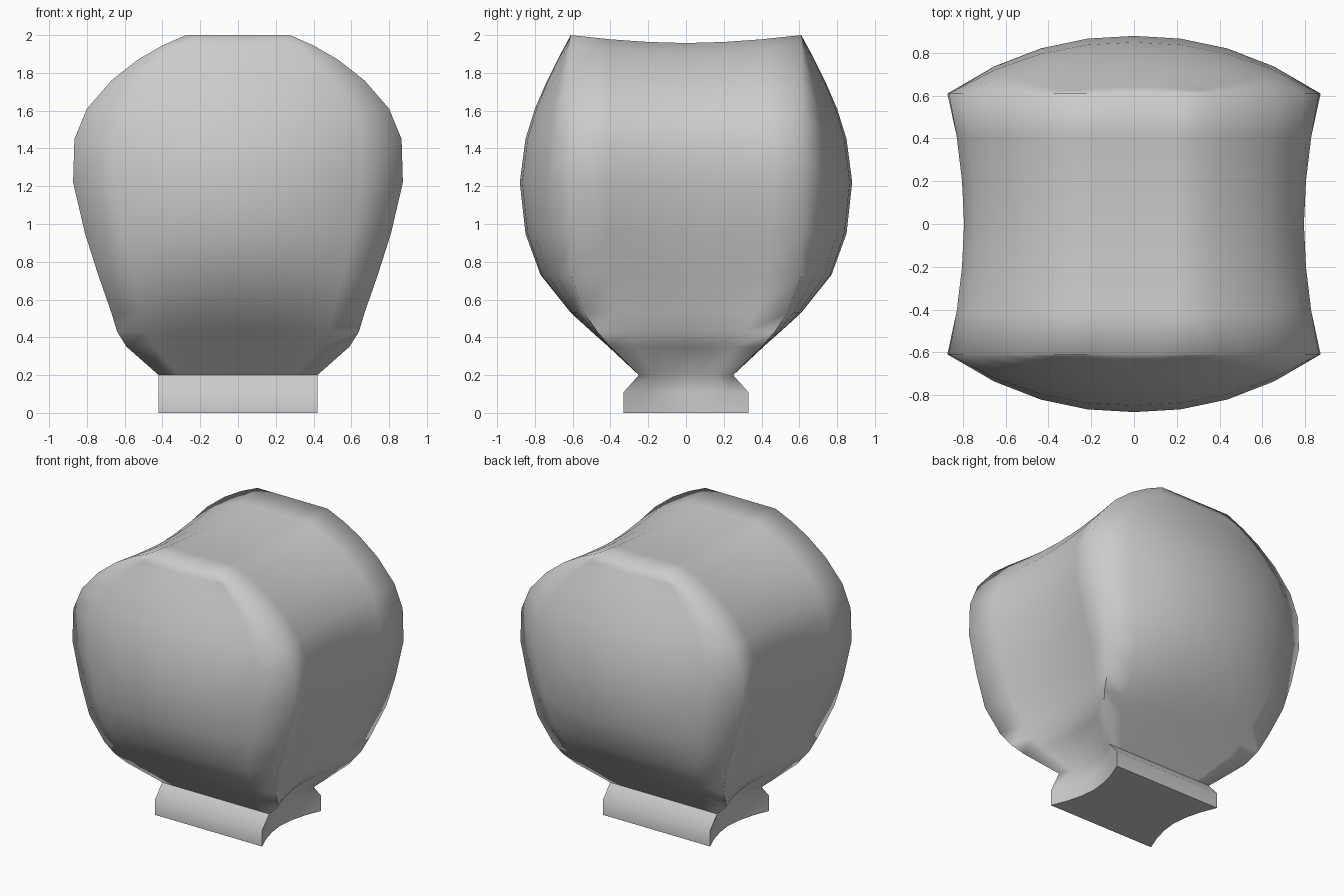
import bpy, bmesh

if "Cube" in bpy.data.objects:
    bpy.data.objects.remove(bpy.data.objects["Cube"])

# height, half width at the seam, seam depth, depth at the middle of the front
LEVELS = [
    (0.00, .42, .33, .33), (0.11, .42, .33, .33), (0.20, .42, .25, .25),
    (0.35, .59, .40, .41), (0.43, .64, .47, .50), (0.53, .67, .54, .61),
    (0.73, .74, .61, .77), (0.95, .81, .61, .85), (1.22, .873, .61, .88),
    (1.45, .866, .61, .85), (1.61, .80, .61, .80), (1.76, .67, .61, .735),
    (1.87, .53, .61, .68), (1.945, .40, .61, .64), (2.00, .275, .61, .61),
]
NU, NT = 8, 6  # columns across the front panel and across the side band


def front_point(level, u, side):
    """Bulging front or back panel, u from -1 to 1."""
    z, w, c, f = level
    return (w * u, side * (c + (f - c) * (1 - abs(u) ** 2.2)), z)


def band_point(level, t, side):
    """Hollowed side band, t from -1 (front seam) to 1 (back seam)."""
    z, w, c, f = level
    k = max(0, (z - 1.3) / 0.7)
    hollow = 1 - abs(t) ** 1.8
    return (side * (w - (0.085 - 0.065 * k) * hollow), c * t,
            z - 0.042 * k * hollow)


def add_patch(bm, rows):
    """Quad grid from rows of points."""
    vs = [[bm.verts.new(p) for p in row] for row in rows]
    for a, b in zip(vs, vs[1:]):
        for i in range(len(a) - 1):
            bm.faces.new((a[i], a[i + 1], b[i + 1], b[i]))


us = [-1 + 2 * i / NU for i in range(NU + 1)]
ts = [-1 + 2 * i / NT for i in range(NT + 1)]
bm = bmesh.new()

# panels and side bands, mirrored by sign
for side in (-1, 1):
    add_patch(bm, [[front_point(l, u, side) for u in us] for l in LEVELS])
    add_patch(bm, [[band_point(l, t, side) for t in ts] for l in LEVELS])

# saddle-shaped top and flat underside close the body
for level in (LEVELS[-1], LEVELS[0]):
    rows = []
    for t in ts:
        x, y, z = band_point(level, t, 1)
        rows.append([(x * u, y, z) for u in us])
    add_patch(bm, rows)

bmesh.ops.remove_doubles(bm, verts=bm.verts, dist=0.0005)
bmesh.ops.recalc_face_normals(bm, faces=bm.faces)
mesh = bpy.data.meshes.new("cushion_body")
bm.to_mesh(mesh)
bm.free()

body = bpy.data.objects.new("cushion_body", mesh)
bpy.context.collection.objects.link(body)
bpy.context.view_layer.objects.active = body
body.select_set(True)
bpy.ops.object.shade_smooth_by_angle(angle=1.4)
